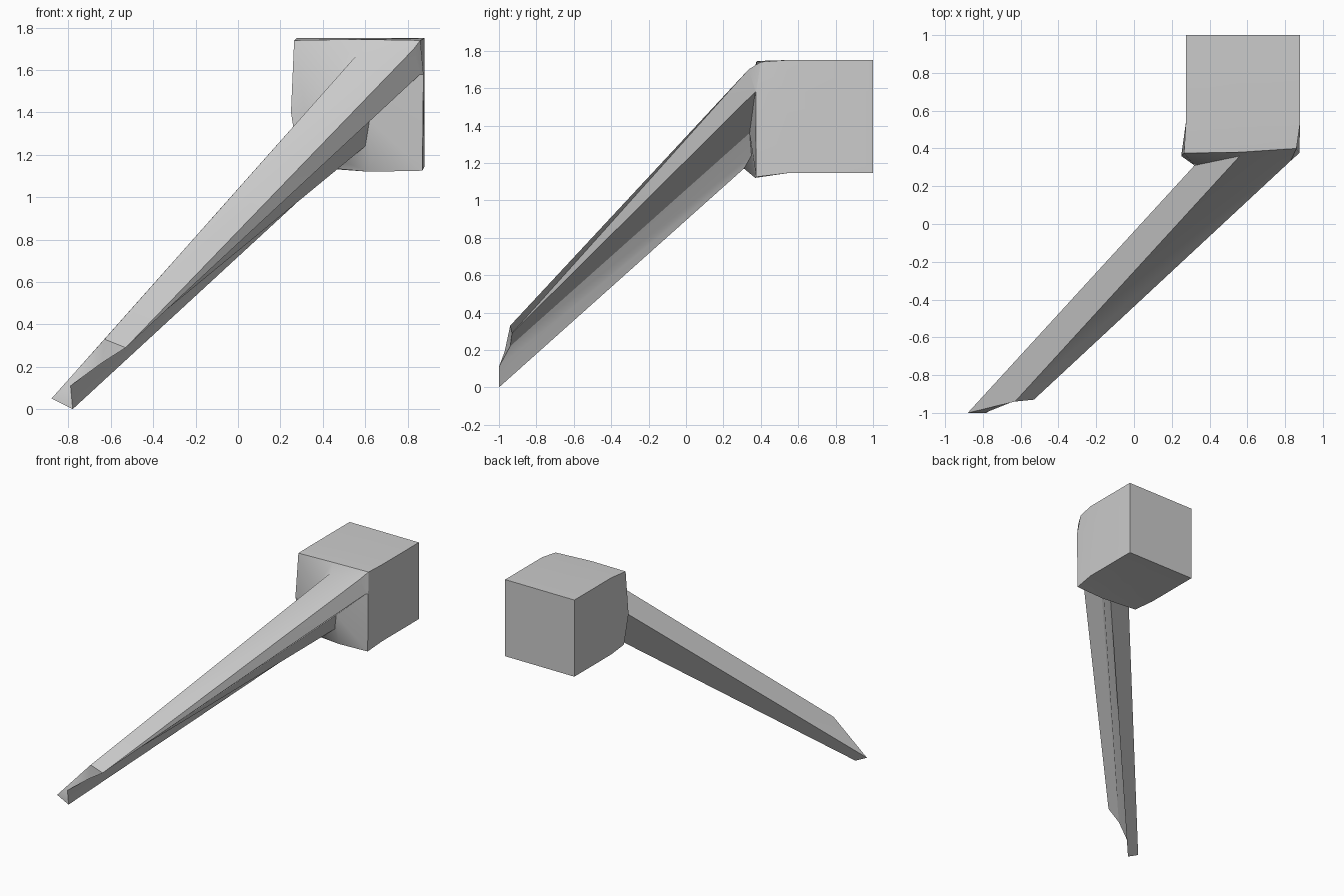
import bpy, bmesh, math
from mathutils import Vector

default = bpy.data.objects.get("Cube")
if default:
    bpy.data.objects.remove(default, do_unlink=True)

# Single plain grey material
grey = bpy.data.materials.new("neutral grey")
grey.use_nodes = True
colour = (0.6, 0.6, 0.6, 1)
grey.diffuse_color = colour
grey.node_tree.nodes["Principled BSDF"].inputs["Base Color"].default_value = colour


def halfway(a, b):
    return tuple((Vector(a) + Vector(b)) / 2)


# Far end of the grooved arm: lower point, upper ridge, wing, groove, lower lip, keel
low, ridge, wing = (-.88, -1, .05), (-.63, -.94, .33), (-.53, -.93, .29)
groove, lip, keel = (-.64, -.94, .22), (-.79, -1, .11), (-.78, -1, 0)
tip = [low, halfway(low, ridge), ridge, wing, wing, groove, lip, keel]

# Near end of the arm, in the same order
low, ridge = (.32, .31, 1.38), (.56, .36, 1.67)
root = [low, halfway(low, ridge), ridge, (.83, .335, 1.7), (.86, .37, 1.58),
        (.62, .34, 1.36), (.6, .35, 1.24), (.49, .31, 1.17)]

# Flared front rim of the block
rim = [(.25, .36, 1.4), (.265, .375, 1.74), (.56, .38, 1.745), (.86, .4, 1.74),
       (.875, .375, 1.58), (.87, .375, 1.125), (.62, .37, 1.12), (.29, .36, 1.15)]

# Straight part of the block: the rim snapped to a rectangle
LEFT, RIGHT, BOTTOM, TOP = .275, .88, 1.145, 1.75


def block_ring(y):
    ring = []
    for x, _, z in rim:
        x = LEFT if x < .4 else RIGHT if x > .8 else x
        z = BOTTOM if z < 1.3 else TOP if z > 1.7 else z
        ring.append((x, y, z))
    return ring


def make_object(name, rings, cap_start=None, cap_end=False):
    bm = bmesh.new()
    rows = [[bm.verts.new(p) for p in ring] for ring in rings]
    count = len(rows[0])
    for a, b in zip(rows, rows[1:]):
        for i in range(count):
            j = (i + 1) % count
            bm.faces.new((a[i], a[j], b[j], b[i]))
    for corners in cap_start or ():
        bm.faces.new([rows[0][i] for i in corners])
    if cap_end:
        bm.faces.new(rows[-1])
    bmesh.ops.remove_doubles(bm, verts=bm.verts, dist=.0005)
    bmesh.ops.recalc_face_normals(bm, faces=bm.faces)
    mesh = bpy.data.meshes.new(name)
    bm.to_mesh(mesh)
    bm.free()
    mesh.materials.append(grey)
    obj = bpy.data.objects.new(name, mesh)
    bpy.context.collection.objects.link(obj)
    bpy.ops.object.select_all(action="DESELECT")
    obj.select_set(True)
    bpy.context.view_layer.objects.active = obj
    bpy.ops.object.shade_smooth_by_angle(angle=math.radians(30))
    return obj


# Block and arm as one continuous skin, with a stepped cap at the tip
make_object("block_with_arm",
            [tip, root, rim, block_ring(.54), block_ring(1)],
            cap_start=[(0, 6, 7), (0, 1, 5, 6), (1, 2, 5), (2, 3, 5)],
            cap_end=True)
